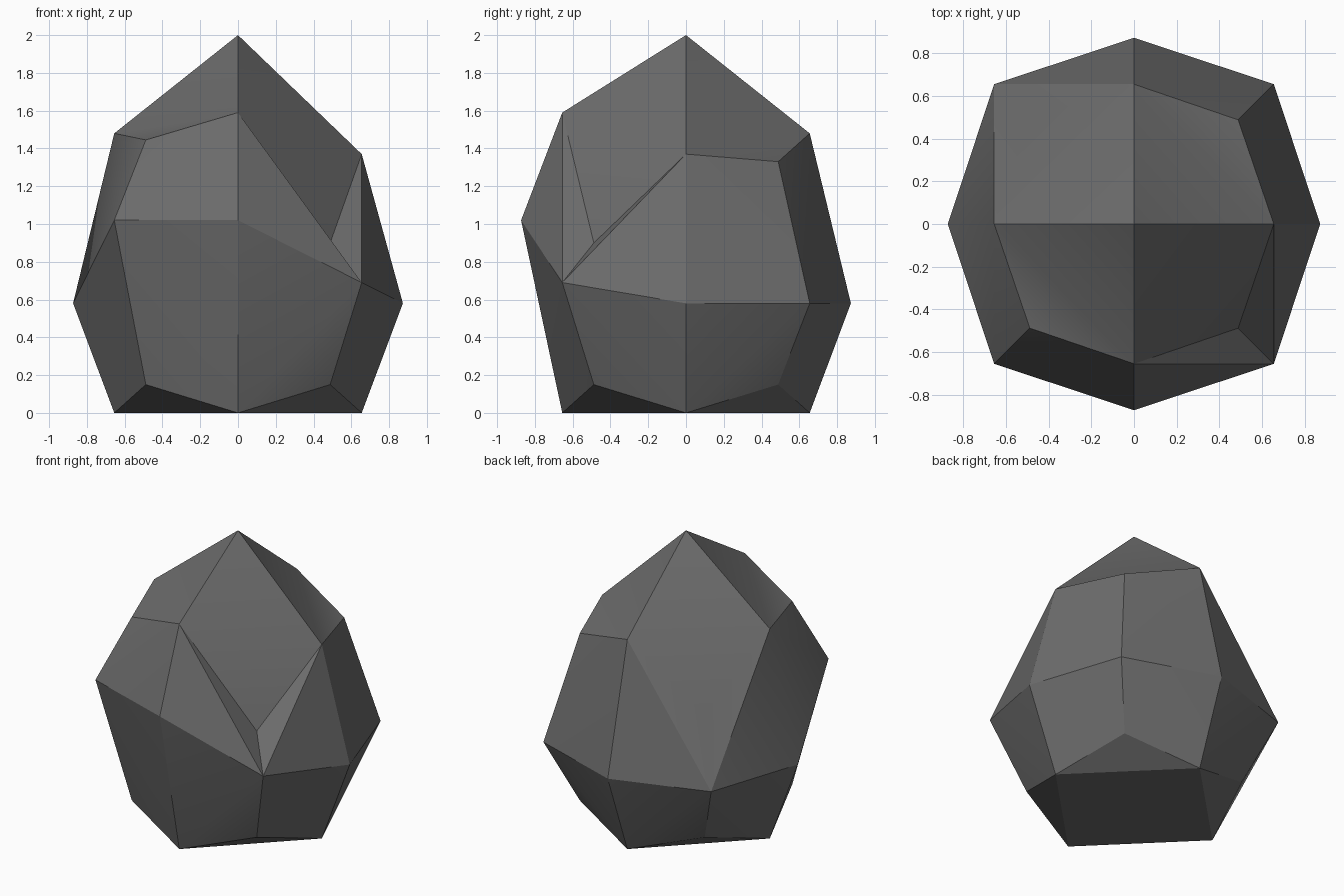
import bpy, bmesh

if "Cube" in bpy.data.objects:
    bpy.data.objects.remove(bpy.data.objects["Cube"])

# Heights of the rock's points: three rings around the vertical axis, keyed by side (x, y)
TOP = {(0, 0): 2.0, (0, -1): 1.59, (1, 0): 1.37, (0, 1): 1.48, (-1, 0): 1.48,
       (-1, -1): 1.445, (1, -1): 0.90, (1, 1): 1.33, (-1, 1): 1.02}
MID = {(0, -1): 1.02, (1, 0): 0.58, (0, 1): 0.58, (-1, 0): 0.58,
       (-1, -1): 1.02, (1, -1): 0.69, (1, 1): 0.58, (-1, 1): 0.58}
REACH = {1: 0.873, 2: 0.655, 3: 0.488}   # face centre, edge middle, corner

bm = bmesh.new()
pts = {}


def point(i, j, k):
    """Vertex on a rounded 3x3x3 block, made once and shared."""
    if (i, j, k) not in pts:
        r = REACH[abs(i) + abs(j) + abs(k)]
        if k == 1:
            z = TOP[i, j]
        elif k == 0:
            z = MID[i, j]
        else:
            z = 0.15 if i and j else 0.0
        pts[i, j, k] = bm.verts.new((i * r, j * r, z))
    return pts[i, j, k]


# Each octant: for each of its three block sides, one inner and one corner triangle
for i in (-1, 1):
    for j in (-1, 1):
        for k in (-1, 1):
            corner = point(i, j, k)
            sides = [((i, 0, 0), (i, j, 0), (i, 0, k)),
                     ((0, j, 0), (0, j, k), (i, j, 0)),
                     ((0, 0, k), (i, 0, k), (0, j, k))]
            for centre, a, b in sides:
                c, a, b = point(*centre), point(*a), point(*b)
                order = 1 if i * j * k > 0 else -1
                bm.faces.new((c, a, b)[::order])
                bm.faces.new((a, corner, b)[::order])

mesh = bpy.data.meshes.new("rock")
bm.to_mesh(mesh)
bm.free()

# Plain stone colour
stone = bpy.data.materials.new("grey stone")
stone.diffuse_color = (0.15, 0.15, 0.15, 1)
stone.use_nodes = True
stone.node_tree.nodes["Principled BSDF"].inputs["Base Color"].default_value = stone.diffuse_color
mesh.materials.append(stone)

rock = bpy.data.objects.new("rock", mesh)
bpy.context.collection.objects.link(rock)
bpy.context.view_layer.objects.active = rock
rock.select_set(True)
bpy.ops.object.shade_smooth_by_angle(angle=0.52)
